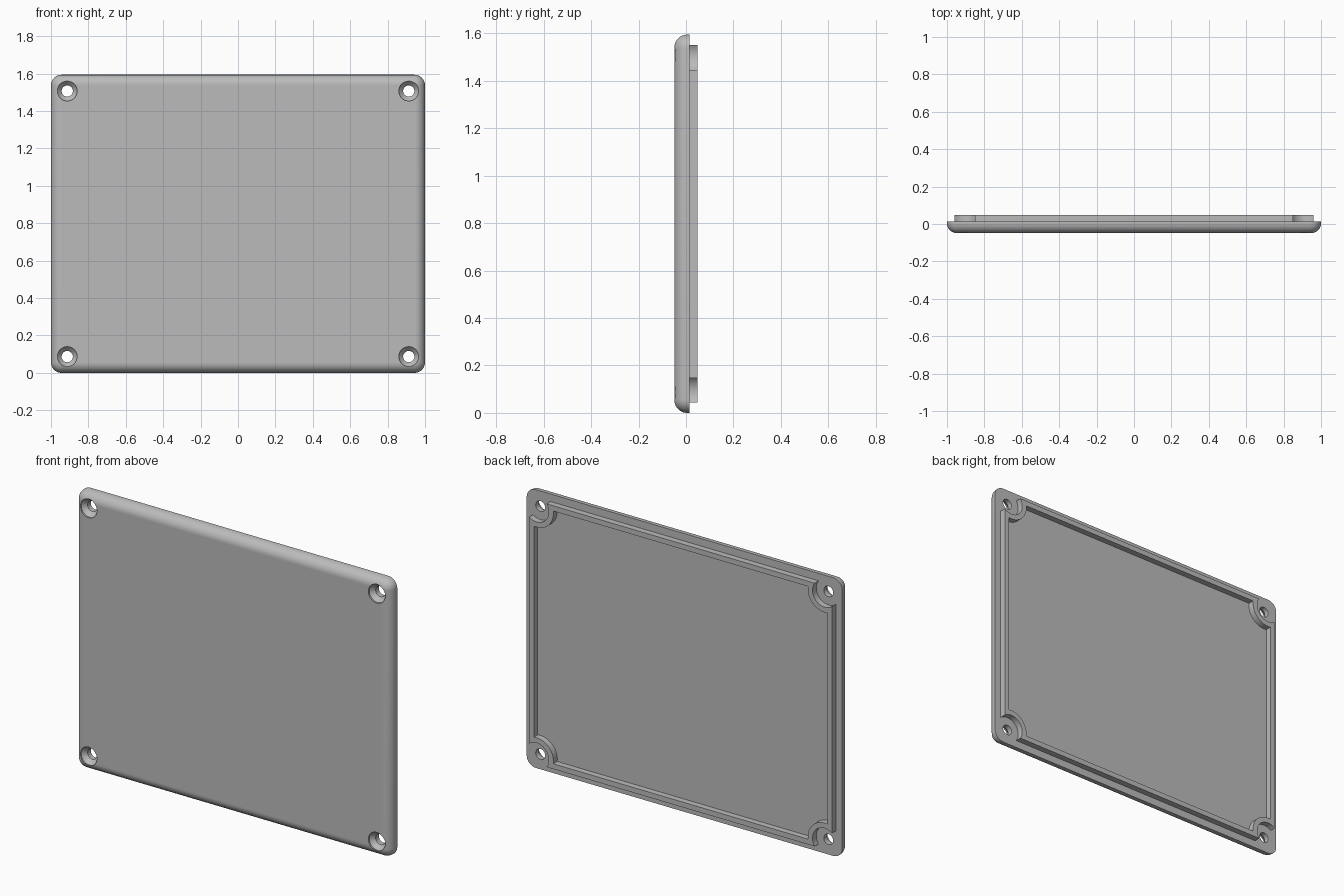
import bpy, bmesh, math
from mathutils import Vector

W, H = 1.0, 0.797            # half width and half height
HOLE_X, HOLE_Z = 0.913, 0.71  # screw hole offsets from the centre
FRONT, BACK, TOP = -0.049, 0.014, 0.049
CORNER, ROUND = 0.057, 0.054

if "Cube" in bpy.data.objects:
    bpy.data.objects.remove(bpy.data.objects["Cube"])

grey = bpy.data.materials.new("plain grey")
grey.use_nodes = True
colour = (0.5, 0.5, 0.5, 1)
grey.diffuse_color = colour
grey.node_tree.nodes["Principled BSDF"].inputs["Base Color"].default_value = colour


def rounded_outline(inset, steps=10):
    """Rectangle with convex rounded corners."""
    r = CORNER - inset
    pts = []
    for q, (sx, sz) in enumerate([(1, 1), (-1, 1), (-1, -1), (1, -1)]):
        for i in range(steps + 1):
            a = math.pi / 2 * (q + i / steps)
            pts.append((sx * (W - CORNER) + r * math.cos(a),
                        sz * (H - CORNER) + r * math.sin(a)))
    return pts


def notched_outline(hw, hh, r, steps=16):
    """Rectangle whose corners are scooped out around the screw holes."""
    a0 = -math.acos((hw - HOLE_X) / r)
    a1 = -math.pi - math.asin((hh - HOLE_Z) / r)
    arc = []
    for i in range(steps + 1):
        a = a0 + (a1 - a0) * i / steps
        arc.append((HOLE_X + r * math.cos(a), HOLE_Z + r * math.sin(a)))
    pts = []
    for sx, sz in [(1, 1), (-1, 1), (-1, -1), (1, -1)]:
        part = arc if sx * sz > 0 else arc[::-1]
        pts += [(sx * x, sz * z) for x, z in part]
    return pts


def loft(name, rings, caps):
    """Join rings of (outline, y); either cap the ends or close the loop."""
    bm = bmesh.new()
    loops = [[bm.verts.new((x, y, z + H)) for x, z in pts] for pts, y in rings]
    pairs = list(zip(loops, loops[1:]))
    if caps:
        bm.faces.new(loops[0])
        bm.faces.new(loops[-1])
    else:
        pairs.append((loops[-1], loops[0]))
    for a, b in pairs:
        for i in range(len(a)):
            j = (i + 1) % len(a)
            bm.faces.new((a[i], a[j], b[j], b[i]))
    bmesh.ops.recalc_face_normals(bm, faces=bm.faces)
    mesh = bpy.data.meshes.new(name)
    bm.to_mesh(mesh)
    bm.free()
    mesh.materials.append(grey)
    obj = bpy.data.objects.new(name, mesh)
    bpy.context.collection.objects.link(obj)
    return obj


def activate(obj):
    bpy.ops.object.select_all(action="DESELECT")
    obj.select_set(True)
    bpy.context.view_layer.objects.active = obj


# Cover plate with a rounded front edge
rings = []
for i in range(11):
    a = math.pi / 2 * i / 10
    rings.append((rounded_outline(ROUND * (1 - math.sin(a))),
                  FRONT + ROUND * (1 - math.cos(a))))
rings.append((rounded_outline(0), BACK))
plate = loft("cover_plate", rings, True)

# Countersunk screw holes
for sx in (-1, 1):
    for sz in (-1, 1):
        def circle(r):
            return [(sx * HOLE_X + r * math.cos(math.tau * i / 32),
                     sz * HOLE_Z + r * math.sin(math.tau * i / 32)) for i in range(32)]
        cutter = loft("screw_hole_cutter", [(circle(0.053), -0.1), (circle(0.053), -0.04),
                                            (circle(0.03), -0.015), (circle(0.03), 0.1)], True)
        cutter.hide_render = True
        activate(plate)
        cut = plate.modifiers.new("screw_hole", "BOOLEAN")
        cut.operation, cut.solver, cut.object = "DIFFERENCE", "EXACT", cutter
        bpy.ops.object.modifier_apply(modifier=cut.name)
        bpy.data.objects.remove(cutter)

# Raised locating rim on the back, scooped around each hole
outer = notched_outline(0.96, 0.754, 0.077)
inner = notched_outline(0.93, 0.724, 0.107)
rim = loft("locating_rim", [(outer, BACK - 0.004), (outer, TOP),
                            (inner, TOP), (inner, BACK - 0.004)], False)

for obj in (plate, rim):
    activate(obj)
    bpy.ops.object.shade_smooth_by_angle(angle=math.radians(30))
